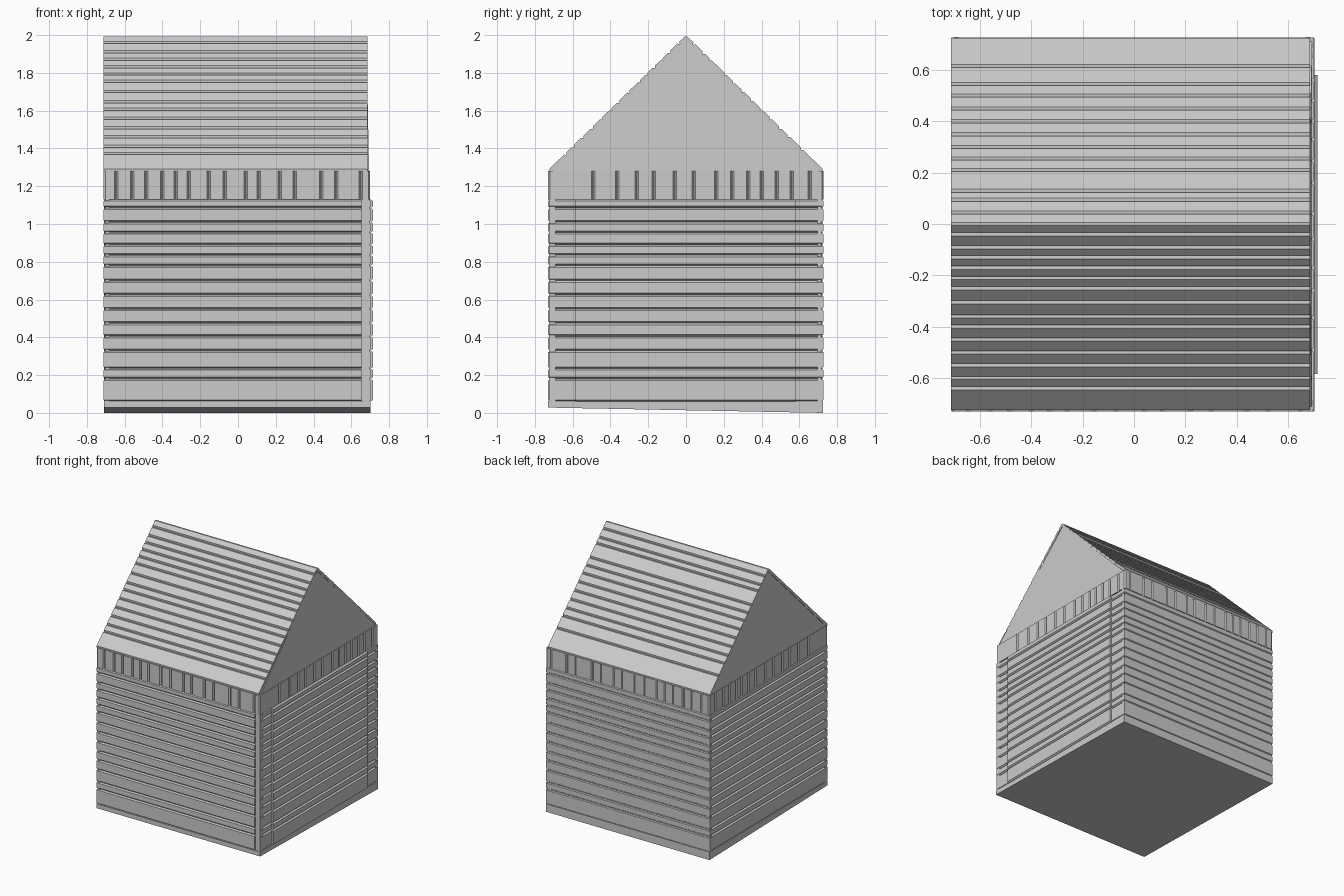
import bpy, bmesh
from mathutils import Vector

if "Cube" in bpy.data.objects:
    bpy.data.objects.remove(bpy.data.objects["Cube"])


def prism(name, ring_a, ring_b):
    """Solid between two matching end profiles."""
    bm = bmesh.new()
    a = [bm.verts.new(p) for p in ring_a]
    b = [bm.verts.new(p) for p in ring_b]
    bm.faces.new(a)
    bm.faces.new(b)
    for i in range(len(a)):
        j = (i + 1) % len(a)
        bm.faces.new((a[i], a[j], b[j], b[i]))
    bmesh.ops.recalc_face_normals(bm, faces=bm.faces)
    me = bpy.data.meshes.new(name)
    bm.to_mesh(me)
    bm.free()
    ob = bpy.data.objects.new(name, me)
    bpy.context.collection.objects.link(ob)
    return ob


def panel(name, edges, span, origin, along, across, out,
          groove=0.009, depth=0.012, thick=0.03):
    """Grooved boards: profile runs over 'across', swept over 'along'."""
    o, al, ac, n = (Vector(v) for v in (origin, along, across, out))
    prof = [(edges[0], -thick)]
    for a, b in zip(edges, edges[1:]):
        g = min(groove, (b - a) * 0.3)
        prof += [(a, -depth), (a + g, 0), (b - g, 0)]
    prof += [(edges[-1], -depth), (edges[-1], -thick)]
    rings = [[o + al * u + ac * v + n * d for v, d in prof] for u in span]
    return prism(name, *rings)


X, Y, Z = (1, 0, 0), (0, 1, 0), (0, 0, 1)
NX, NY = (-1, 0, 0), (0, -1, 0)

# House body with a slightly tilted underside
body = [(-0.725, 0.028), (0.725, 0.0), (0.72, 0.06), (0.72, 1.28),
        (-0.72, 1.28), (-0.72, 0.06)]
prism("house_body", [(-0.70, y, z) for y, z in body],
      [(0.69, y, z) for y, z in body])

# Base skirt
skirt = [(-0.73, 0.028), (0.725, 0.0), (0.725, 0.062), (-0.73, 0.062)]
prism("base_skirt", [(-0.71, y, z) for y, z in skirt],
      [(0.702, y, z) for y, z in skirt])

# Horizontal wall boards
rows = [0.06, 0.18, 0.235, 0.33, 0.405, 0.475, 0.55, 0.625, 0.70, 0.78,
        0.835, 0.89, 0.955, 1.01, 1.085, 1.13]
panel("front_boards", rows, (-0.71, 0.655), (0, -0.73, 0), X, Z, NY)
panel("back_boards", rows, (-0.71, 0.70), (0, 0.727, 0), X, Z, Y)
panel("left_boards", rows, (-0.725, 0.722), (-0.712, 0, 0), Y, Z, NX)
panel("right_boards", rows, (-0.725, 0.722), (0.702, 0, 0), Y, Z, X)
panel("right_inner_boards", rows, (-0.585, 0.58), (0.715, 0, 0), Y, Z, X)

# Corner post beside the front boards
post = [(0.66, -0.726), (0.70, -0.726), (0.70, -0.69), (0.66, -0.69)]
prism("corner_post", [(x, y, 0.05) for x, y in post],
      [(x, y, 1.13) for x, y in post])

# Vertical frieze boards under the eaves
fx = [-0.71, -0.645, -0.56, -0.485, -0.40, -0.33, -0.26, -0.155, -0.07, 0.04,
      0.11, 0.22, 0.30, 0.44, 0.52, 0.65, 0.70]
fy = [-0.73, -0.49, -0.365, -0.26, -0.17, -0.06, 0.04, 0.16, 0.245, 0.33,
      0.40, 0.48, 0.56, 0.655, 0.728]
band = (1.13, 1.28)
panel("front_frieze", fx, band, (0, -0.73, 0), Z, X, NY)
panel("back_frieze", fx, band, (0, 0.727, 0), Z, X, Y)
panel("left_frieze", fy, band, (-0.712, 0, 0), Z, Y, NX)
panel("right_frieze", fy, band, (0.70, 0, 0), Z, Y, X)

# Gable block, leaning in slightly on the right
gable = [(-0.71, 1.28, 0.694), (0.71, 1.28, 0.694), (0, 1.975, 0.68)]
prism("gable", [(-0.708, y, z) for y, z, x in gable],
      [(x, y, z) for y, z, x in gable])

# Roof boards, edges given as distance from the ridge in y
run, rise = 0.73, 0.715
length = (run ** 2 + rise ** 2) ** 0.5
front_y = [0.73, 0.64, 0.60, 0.55, 0.50, 0.45, 0.40, 0.36, 0.305, 0.25, 0.21,
           0.17, 0.13, 0.09, 0.04, 0.0]
back_y = [0.73, 0.615, 0.545, 0.50, 0.45, 0.40, 0.35, 0.30, 0.255, 0.21,
          0.13, 0.095, 0.045, 0.0]
for name, s, ys in (("front_roof", -1, front_y), ("back_roof", 1, back_y)):
    panel(name, [(run - y) / run * length for y in ys], (-0.713, 0.686),
          (0, s * run, 1.285), X, (0, -s * run / length, rise / length),
          (0, s * rise / length, run / length), depth=0.01, thick=0.02)
